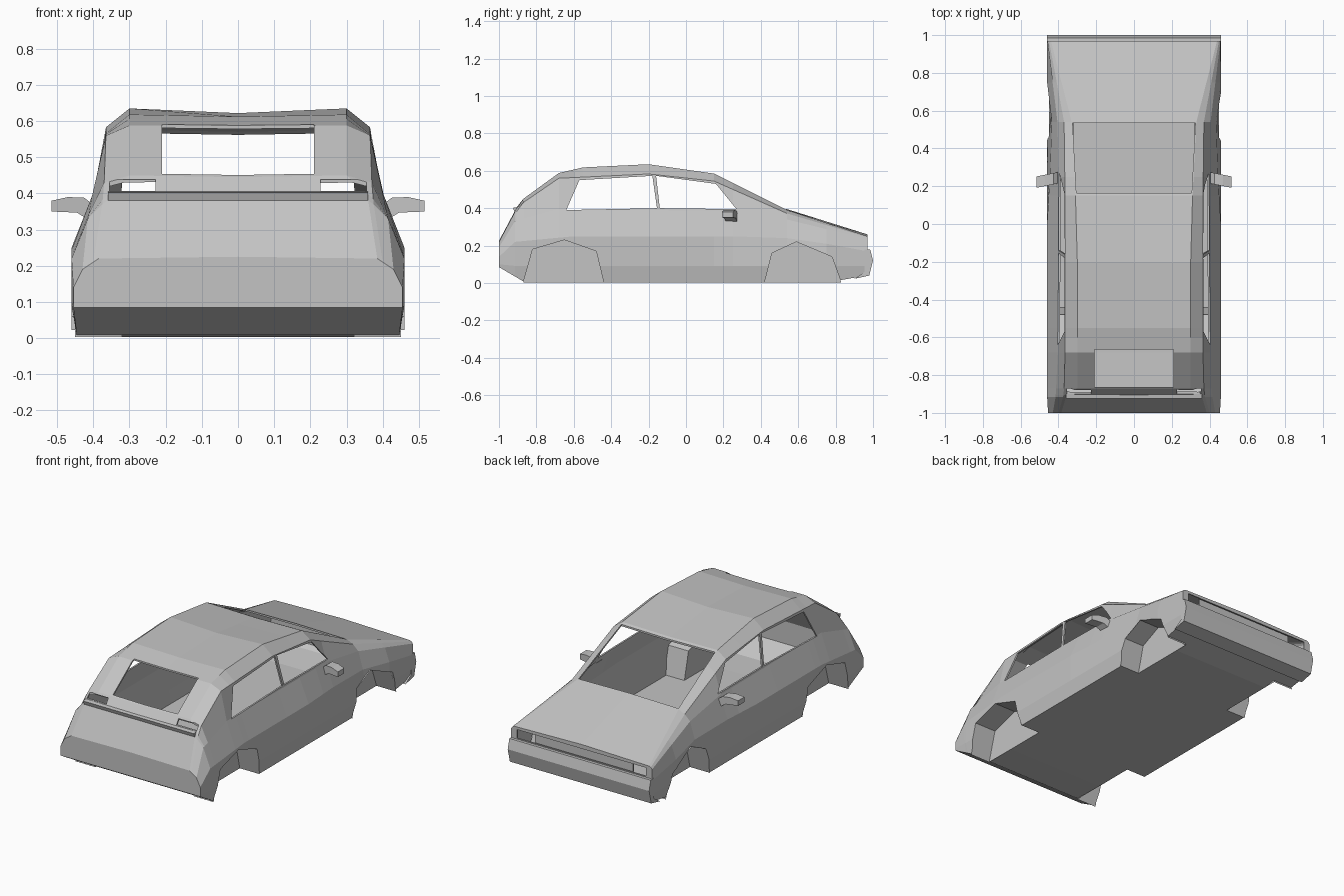
import bpy
import bmesh

cube = bpy.data.objects.get("Cube")
if cube:
    bpy.data.objects.remove(cube, do_unlink=True)

grey = bpy.data.materials.new("body_grey")
grey.use_nodes = True
paint = (0.55, 0.55, 0.55, 1)
grey.diffuse_color = paint
grey.node_tree.nodes["Principled BSDF"].inputs["Base Color"].default_value = paint


def finish(bm, name, recalc=True):
    """Turn a bmesh into a flat shaded grey object."""
    if recalc:
        bmesh.ops.recalc_face_normals(bm, faces=bm.faces)
    mesh = bpy.data.meshes.new(name)
    bm.to_mesh(mesh)
    bm.free()
    mesh.materials.append(grey)
    obj = bpy.data.objects.new(name, mesh)
    bpy.context.scene.collection.objects.link(obj)
    return obj


def place(axis, depth, point):
    """Put a 2D profile point into space, at a depth along the axis."""
    u, v = point
    return {"x": (depth, u, v), "y": (u, depth, v), "z": (u, v, depth)}[axis]


def prism(bm, axis, points, low, high):
    """Extrude a 2D profile along one axis."""
    rings = [[bm.verts.new(place(axis, d, p)) for p in points] for d in (low, high)]
    for ring in rings:
        bm.faces.new(ring)
    count = len(points)
    for i in range(count):
        j = (i + 1) % count
        bm.faces.new((rings[0][i], rings[0][j], rings[1][j], rings[1][i]))


def box(bm, low, high):
    (x0, y0, z0), (x1, y1, z1) = low, high
    prism(bm, "z", [(x0, y0), (x1, y0), (x1, y1), (x0, y1)], z0, z1)


def rail_at(rail, y):
    """Half width and height of a body line at a given y."""
    if y <= rail[0][0]:
        return rail[0][1:]
    for (ya, xa, za), (yb, xb, zb) in zip(rail, rail[1:]):
        if y <= yb:
            t = (y - ya) / (yb - ya)
            return xa + (xb - xa) * t, za + (zb - za) * t
    return rail[-1][1:]


# Body lines as (y, half width, height), from the floor up to the roof centre
floor_edge = [(-1, .455, .085), (-.86, .445, .003), (.82, .445, .003), (.97, .45, .04)]
sill = [(-1, .455, .1), (-.9, .46, .09), (.97, .46, .09)]
waist = [(-1, .455, .14), (-.915, .46, .22), (-.6, .46, .25), (0, .46, .25),
         (.25, .445, .25), (.54, .435, .24), (.75, .46, .21), (.97, .46, .17)]
belt = [(-1, .43, .19), (-.915, .415, .33), (-.68, .403, .395),
        (.3, .4, .385), (.54, .405, .34), (.97, .458, .235)]
window_top = [(-1, .4, .21), (-.915, .375, .37), (-.87, .37, .43), (-.68, .365, .56),
              (-.2, .365, .583), (.15, .365, .545), (.54, .37, .372), (.97, .45, .245)]
roof_edge = [(-1, .385, .22), (-.915, .36, .38), (-.905, .36, .4), (-.87, .3, .45),
             (-.68, .3, .588), (-.55, .3, .618), (-.2, .3, .635), (.15, .31, .585),
             (.54, .33, .39), (.97, .44, .25)]
roof_centre = [(-1, 0, .225), (-.915, 0, .385), (-.905, 0, .405), (-.87, 0, .445),
               (-.68, 0, .585), (-.55, 0, .612), (-.2, 0, .622), (.15, 0, .58),
               (.54, 0, .395), (.97, 0, .26)]
rails = [floor_edge, sill, waist, belt, window_top, roof_edge]
stations = sorted({p[0] for p in roof_centre + waist})

# Lofted body skin
bm = bmesh.new()
loops = []
for y in stations:
    half = [rail_at(rail, y) for rail in rails]
    bottom = (0, half[0][1])
    loop = [bottom] + half + [rail_at(roof_centre, y)]
    loop += [(-x, z) for x, z in reversed(half)]
    loops.append([bm.verts.new((x, y, z)) for x, z in loop])
for a, b in zip(loops, loops[1:]):
    for i in range(len(a)):
        j = (i + 1) % len(a)
        bm.faces.new((a[i], a[j], b[j], b[i]))
bm.faces.new(loops[0])
bm.faces.new(loops[-1])
body = finish(bm, "car_body")
shell = body.modifiers.new("shell", "SOLIDIFY")
shell.thickness = 0.01
shell.offset = -1

# Wheel arch outlines in the side plane
arches = {
    "rear": [(-.87, .003), (-.82, .18), (-.65, .23), (-.48, .17), (-.44, .003)],
    "front": [(.42, .003), (.46, .16), (.59, .22), (.78, .14), (.83, .003)],
}
well_depth = 0.32

# Openings cut through the shell
bm = bmesh.new()
rear_side = [(-.64, .39), (-.57, .55), (-.18, .573), (-.155, .4)]
front_side = [(-.14, .4), (-.16, .573), (.16, .53), (.27, .395)]
for outline in (rear_side, front_side):
    prism(bm, "x", outline, -.6, .6)
prism(bm, "z", [(-.305, .165), (.305, .165), (.325, .535), (-.325, .535)], .3, .8)
box(bm, (-.21, -.862, .42), (.21, -.665, .8))
box(bm, (-.42, .9, .185), (.42, 1.1, .235))
for side in (-1, 1):
    inner, outer = sorted((side * .228, side * .355))
    box(bm, (inner, -.95, .407), (outer, -.872, .438))
    for arch in arches.values():
        low = [(arch[0][0], -.1)] + arch + [(arch[-1][0], -.1)]
        prism(bm, "x", low, side * well_depth, side * .6)
cutter = finish(bm, "opening_cutter")
cutter.hide_render = True
cut = body.modifiers.new("openings", "BOOLEAN")
cut.operation = "DIFFERENCE"
cut.solver = "EXACT"
cut.object = cutter

# Bake the cut shell and drop the cutter
graph = bpy.context.evaluated_depsgraph_get()
baked = bpy.data.meshes.new_from_object(body.evaluated_get(graph))
body.modifiers.clear()
body.data = baked
bpy.data.objects.remove(cutter, do_unlink=True)

# Wheel housings: inner wall and arch lining
for side, side_name in ((1, "left"), (-1, "right")):
    for end, arch in arches.items():
        bm = bmesh.new()
        wall = [bm.verts.new((side * well_depth, y, z)) for y, z in arch]
        rim = [bm.verts.new((side * .45, y, z)) for y, z in arch]
        bm.faces.new(wall)
        for i in range(len(arch) - 1):
            bm.faces.new((wall[i], wall[i + 1], rim[i + 1], rim[i]))
        finish(bm, f"{end}_wheel_housing_{side_name}")

    # Door mirror on a short arm
    bm = bmesh.new()
    outline = [(.395, .365), (.425, .388), (.47, .39), (.515, .38),
               (.515, .35), (.445, .347), (.415, .328)]
    prism(bm, "y", [(side * x, z) for x, z in outline], .205, .265)
    for v in bm.verts:
        v.co.y += (abs(v.co.x) - .45) * -.2
    finish(bm, f"door_mirror_{side_name}")

# Front bumper
bm = bmesh.new()
prism(bm, "x", [(.955, .18), (.985, .178), (1, .12), (.98, .04), (.9, .022), (.955, .06)], -.46, .46)
finish(bm, "front_bumper")

# Grille panel set back between the headlight openings
bm = bmesh.new()
box(bm, (-.32, .94, .175), (.32, .948, .245))
finish(bm, "grille_panel")

# Lip across the top of the tailgate
bm = bmesh.new()
prism(bm, "x", [(-.9, .406), (-.925, .402), (-.917, .38), (-.895, .38)], -.36, .36)
finish(bm, "tailgate_lip")
